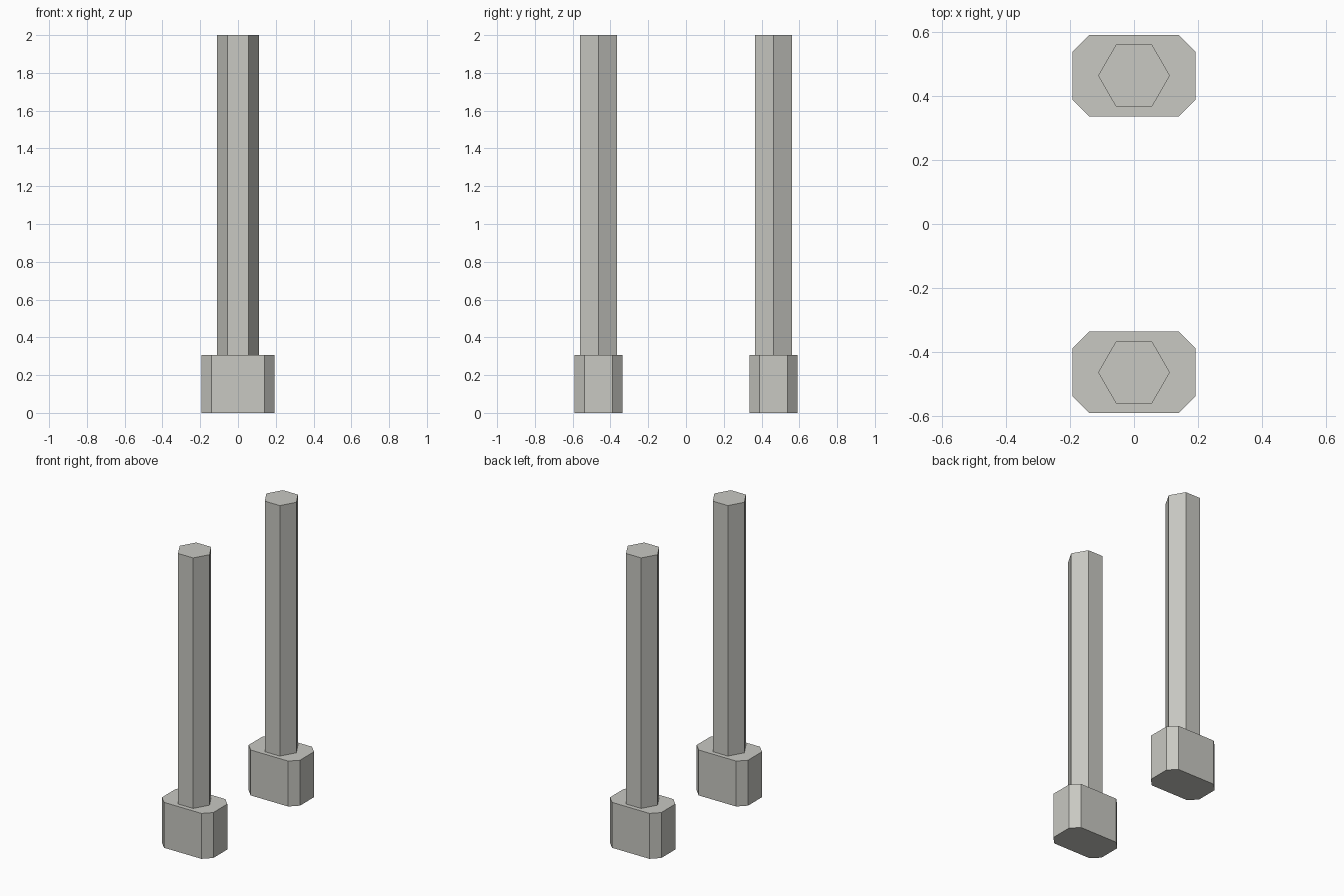
import bpy
import math

if "Cube" in bpy.data.objects:
    bpy.data.objects.remove(bpy.data.objects["Cube"])

# One plain warm grey for everything
grey = bpy.data.materials.new("warm_grey")
grey.diffuse_color = (0.58, 0.58, 0.54, 1.0)
grey.use_nodes = True
grey.node_tree.nodes["Principled BSDF"].inputs["Base Color"].default_value = grey.diffuse_color


def prism(name, outline, y, z0, z1):
    """Closed flat-faced prism: outline extruded from z0 to z1, centred on y."""
    n = len(outline)
    verts = [(px, py + y, z) for z in (z0, z1) for px, py in outline]
    faces = [tuple(reversed(range(n))), tuple(range(n, 2 * n))]
    faces += [(i, (i + 1) % n, n + (i + 1) % n, n + i) for i in range(n)]
    mesh = bpy.data.meshes.new(name)
    mesh.from_pydata(verts, [], faces)
    mesh.materials.append(grey)
    obj = bpy.data.objects.new(name, mesh)
    bpy.context.collection.objects.link(obj)
    return obj


# Foot outline: rectangle with chamfered corners
HX, HY, C = 0.192, 0.127, 0.052
foot = [(HX, -HY + C), (HX, HY - C), (HX - C, HY), (-HX + C, HY),
        (-HX, HY - C), (-HX, -HY + C), (-HX + C, -HY), (HX - C, -HY)]

# Post outline: hexagon with points along x
R = 0.112
post = [(R * math.cos(i * math.pi / 3), R * math.sin(i * math.pi / 3))
        for i in range(6)]

# Matching front and back pairs
FOOT_TOP = 0.307
for side, y in (("front", -0.463), ("back", 0.463)):
    prism(side + "_foot", foot, y, 0.0, FOOT_TOP)
    prism(side + "_post", post, y, FOOT_TOP, 2.0)
